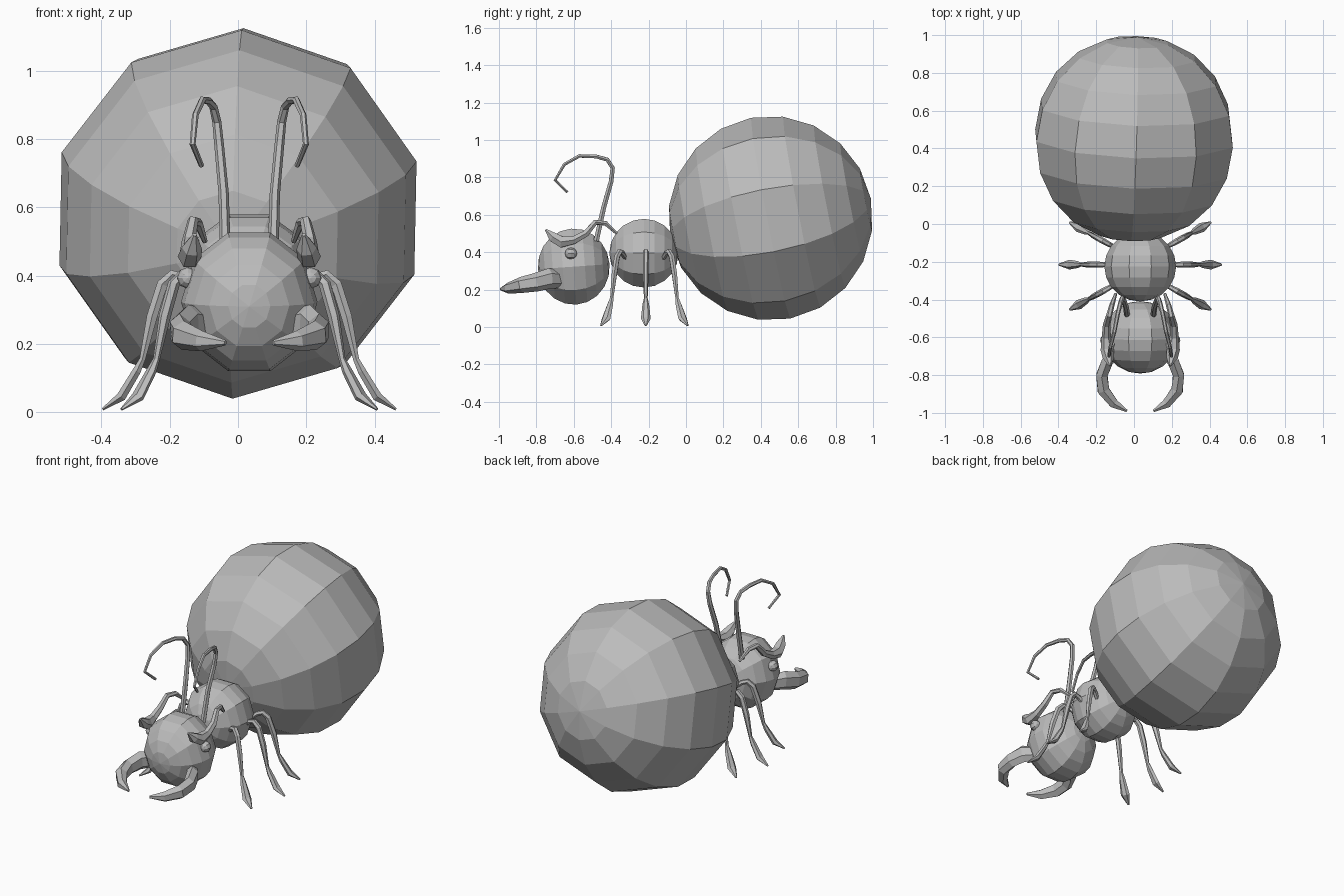
import bpy, bmesh, math
from mathutils import Vector, Matrix

if "Cube" in bpy.data.objects:
    bpy.data.objects.remove(bpy.data.objects["Cube"])

CX = 0.033  # centre line of head, thorax and limbs

shell = bpy.data.materials.new("grey_shell")
shell.diffuse_color = (0.5, 0.5, 0.5, 1)
shell.use_nodes = True
shell.node_tree.nodes["Principled BSDF"].inputs["Base Color"].default_value = shell.diffuse_color


def finish(name, bm):
    bmesh.ops.recalc_face_normals(bm, faces=bm.faces)
    mesh = bpy.data.meshes.new(name)
    bm.to_mesh(mesh)
    bm.free()
    mesh.materials.append(shell)
    obj = bpy.data.objects.new(name, mesh)
    bpy.context.collection.objects.link(obj)
    return obj


def ball(name, centre, radii, roll=0, tilt=0, yaw=0, seg=10, rings=10):
    """Faceted ball with its poles along y."""
    bm = bmesh.new()
    bmesh.ops.create_uvsphere(bm, u_segments=seg, v_segments=rings, radius=1)
    rot = lambda deg, axis: Matrix.Rotation(math.radians(deg), 4, axis)
    m = (Matrix.Translation(centre) @ rot(yaw, 'Z') @ rot(tilt, 'X')
         @ Matrix.Diagonal((*radii, 1)) @ rot(roll, 'Y') @ rot(90, 'X'))
    bm.transform(m)
    return finish(name, bm)


def limb(name, points, radii, ref, sides=6):
    """Faceted tube; radii are (along ref, across ref) at each point."""
    bm = bmesh.new()
    pts = [Vector(p) for p in points]
    ref = Vector(ref)
    loops = []
    for i, p in enumerate(pts):
        t = (pts[min(i + 1, len(pts) - 1)] - pts[max(i - 1, 0)]).normalized()
        u = (ref - t * ref.dot(t)).normalized()
        v = t.cross(u)
        ru, rv = radii[i]
        ring = []
        for k in range(sides):
            a = math.tau * k / sides
            ring.append(bm.verts.new(p + u * ru * math.cos(a) + v * rv * math.sin(a)))
        loops.append(ring)
    for a, b in zip(loops, loops[1:]):
        for k in range(sides):
            j = (k + 1) % sides
            bm.faces.new((a[k], a[j], b[j], b[k]))
    bm.faces.new(loops[0])
    bm.faces.new(loops[-1])
    return finish(name, bm)


# body
ball("abdomen", (0, 0.452, 0.582), (0.547, 0.547, 0.547), roll=1.5, tilt=11, yaw=-2)
ball("thorax", (CX, -0.225, 0.395), (0.19, 0.185, 0.193), roll=90)
ball("head", (CX, -0.6, 0.323), (0.2, 0.192, 0.214), roll=90, tilt=4)

# limb profiles
LEG = [(-0.03, 0.365), (0.01, 0.395), (0.04, 0.403), (0.07, 0.375), (0.10, 0.28),
       (0.128, 0.155), (0.145, 0.12), (0.19, 0.045), (0.245, 0.008)]
LEG_R = [(0.012, 0.012), (0.014, 0.014), (0.016, 0.016), (0.016, 0.018), (0.015, 0.018),
         (0.010, 0.010), (0.018, 0.014), (0.026, 0.016), (0.006, 0.004)]
ANTENNA = [(0.07, -0.48, 0.46), (0.075, -0.44, 0.64), (0.088, -0.40, 0.78),
           (0.095, -0.392, 0.85), (0.105, -0.42, 0.895), (0.12, -0.48, 0.912),
           (0.137, -0.57, 0.915), (0.158, -0.65, 0.87), (0.166, -0.70, 0.785),
           (0.14, -0.635, 0.722)]
BROW = [(0.13, -0.37, 0.50), (0.15, -0.43, 0.555), (0.165, -0.485, 0.56),
        (0.178, -0.535, 0.50), (0.18, -0.60, 0.465), (0.175, -0.665, 0.455),
        (0.168, -0.71, 0.48), (0.16, -0.75, 0.52)]
BROW_R = [0.008, 0.014, 0.016, 0.02, 0.024, 0.035, 0.03, 0.006]
JAW = [(0.12, -0.66, 0.255), (0.175, -0.73, 0.26), (0.203, -0.80, 0.24),
       (0.195, -0.88, 0.225), (0.14, -0.95, 0.208), (0.07, -0.99, 0.203)]
JAW_R = [(0.045, 0.03), (0.055, 0.035), (0.05, 0.034), (0.043, 0.036),
         (0.03, 0.028), (0.008, 0.007)]

for s, side in ((1, "left"), (-1, "right")):
    mirror = lambda path: [(CX + s * x, y, z) for x, y, z in path]
    # three legs, fanned out from the thorax
    for place, rx, ry, ang in (("front", 0.16, -0.335, -29), ("middle", 0.185, -0.215, 0),
                               ("rear", 0.16, -0.11, 29)):
        c, n = math.cos(math.radians(ang)), math.sin(math.radians(ang))
        path = [(rx + r * c, ry + r * n, z) for r, z in LEG]
        limb(f"{place}_leg_{side}", mirror(path), LEG_R, (-s * n, c, 0))
    # head parts
    limb(f"antenna_{side}", mirror(ANTENNA),
         [(0.016 - 0.0009 * i,) * 2 for i in range(len(ANTENNA))], (1, 0, 0))
    limb(f"brow_horn_{side}", mirror(BROW), [(r, r) for r in BROW_R], (1, 0, 0))
    limb(f"jaw_{side}", mirror(JAW), JAW_R, (0, 0, 1))
    ball(f"eye_{side}", (CX + s * 0.18, -0.615, 0.393), (0.032, 0.032, 0.032), seg=8, rings=6)
